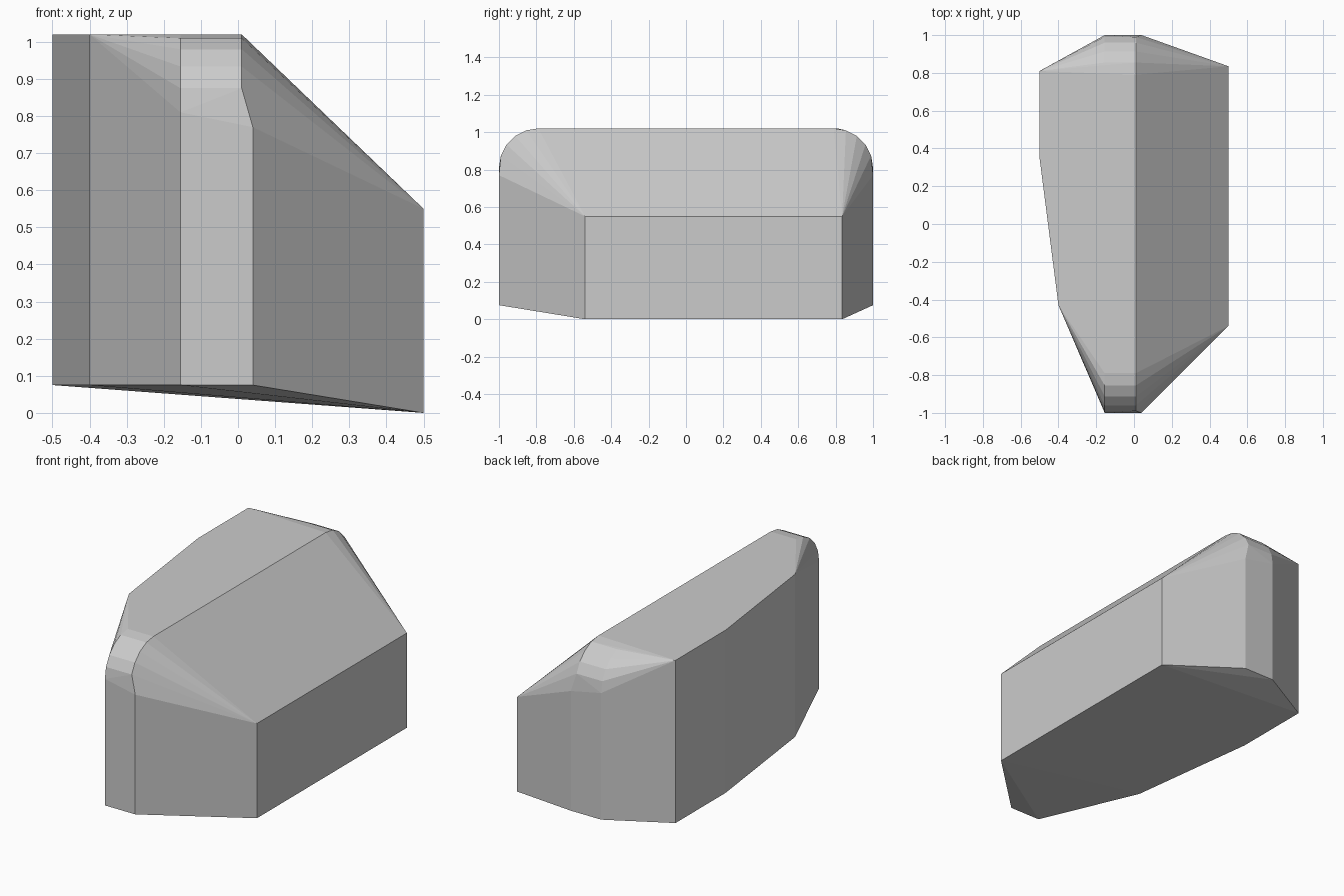
import bpy, bmesh, math

if "Cube" in bpy.data.objects:
    bpy.data.objects.remove(bpy.data.objects["Cube"])

grey = bpy.data.materials.new("light_grey")
grey.diffuse_color = (0.6, 0.6, 0.6, 1)
grey.use_nodes = True
grey.node_tree.nodes["Principled BSDF"].inputs["Base Color"].default_value = grey.diffuse_color

TOP, RIM, FLOOR = 1.02, 0.55, 0.075   # roof, right shoulder, underside heights
R = 0.21                              # radius of the rounded roof ends
points = []

# Left wall: full height up to the flat roof
for x, y in [(-0.5, 0.81), (-0.5, 0.35), (-0.4, -0.43)]:
    points += [(x, y, FLOOR), (x, y, TOP)]

# Right wall: low shoulder, reaching the ground
for y in (-0.54, 0.835):
    points += [(0.5, y, 0.0), (0.5, y, RIM)]

# Front and back ends: narrow wall with a rounded top
for side in (-1, 1):
    points += [(-0.155, side, FLOOR), (0.04, side, FLOOR),
               (-0.155, side, TOP - R), (0.04, side, 0.77)]
    for step in range(1, 6):
        a = math.radians(18 * step)
        y = side * (1 - R + R * math.cos(a))
        z = TOP - R + R * math.sin(a)
        points += [(-0.155, y, z), (0.01, y, z)]

# Faceted body wrapped around the outline points
bm = bmesh.new()
for p in points:
    bm.verts.new(p)
hull = bmesh.ops.convex_hull(bm, input=bm.verts)
loose = [v for v in bm.verts if not v.link_faces]
bmesh.ops.delete(bm, geom=loose, context='VERTS')
bmesh.ops.dissolve_limit(bm, angle_limit=math.radians(0.5),
                         verts=bm.verts, edges=bm.edges)
bmesh.ops.recalc_face_normals(bm, faces=bm.faces)

mesh = bpy.data.meshes.new("faceted_body")
bm.to_mesh(mesh)
bm.free()
mesh.materials.append(grey)
body = bpy.data.objects.new("faceted_body", mesh)
bpy.context.collection.objects.link(body)
